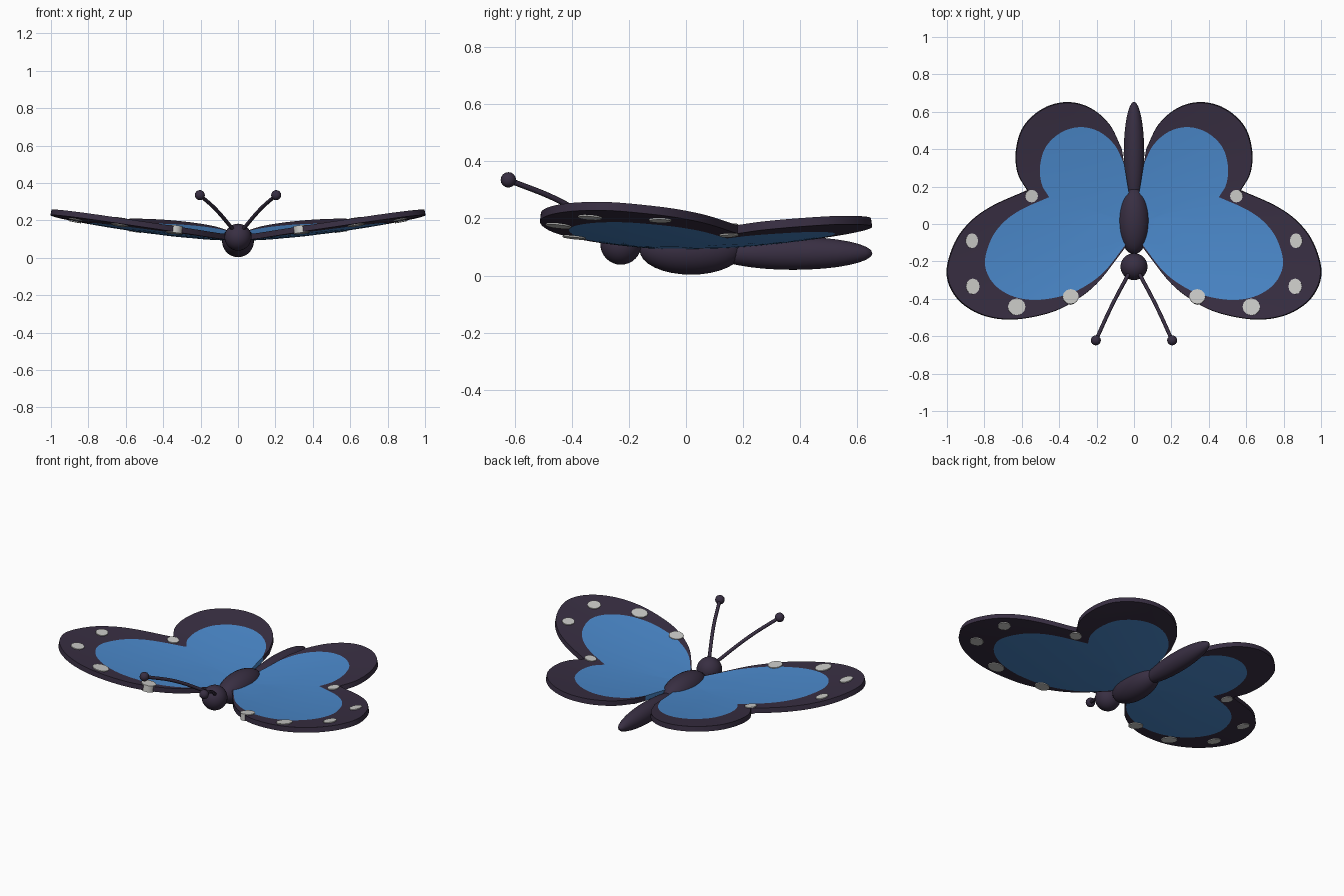
import bpy
import math
from mathutils import Vector

if "Cube" in bpy.data.objects:
    bpy.data.objects.remove(bpy.data.objects["Cube"], do_unlink=True)


def make_material(name, color):
    mat = bpy.data.materials.new(name)
    mat.use_nodes = True
    rgba = (*color, 1)
    mat.diffuse_color = rgba
    mat.node_tree.nodes["Principled BSDF"].inputs["Base Color"].default_value = rgba
    return mat


DARK = make_material("dark plum", (0.04, 0.028, 0.055))
BLUE = make_material("sky blue", (0.07, 0.25, 0.6))
WHITE = make_material("off white", (0.6, 0.6, 0.58))


def shade(obj):
    bpy.ops.object.select_all(action="DESELECT")
    obj.select_set(True)
    bpy.context.view_layer.objects.active = obj
    bpy.ops.object.shade_smooth_by_angle(angle=math.radians(40))


def bowl(x, y):
    """Point on the shallow dish that the wings follow."""
    return Vector((x, y, 0.105 + 0.13 * math.hypot(x, y) ** 1.6))


def sheet(name, verts, faces, thickness, mats, face_mats=None):
    """Thick curved plate from a surface."""
    mesh = bpy.data.meshes.new(name)
    mesh.from_pydata(verts, [], faces)
    for mat in mats:
        mesh.materials.append(mat)
    if face_mats:
        mesh.polygons.foreach_set("material_index", face_mats)
    obj = bpy.data.objects.new(name, mesh)
    bpy.context.collection.objects.link(obj)
    mod = obj.modifiers.new("Thickness", "SOLIDIFY")
    mod.thickness = thickness
    mod.offset = 0
    bpy.context.view_layer.objects.active = obj
    bpy.ops.object.modifier_apply(modifier=mod.name)
    shade(obj)
    return obj


def ball(name, center, radii, segments=32):
    bpy.ops.mesh.primitive_uv_sphere_add(segments=segments, ring_count=segments // 2,
                                         radius=1, location=center)
    obj = bpy.context.object
    obj.name = name
    obj.scale = radii
    bpy.ops.object.transform_apply(location=False, rotation=False, scale=True)
    obj.data.materials.append(DARK)
    shade(obj)
    return obj


def smooth_path(points, steps=6):
    """Catmull-Rom curve through the points."""
    pts = [Vector(p) for p in points]
    pts = [2 * pts[0] - pts[1]] + pts + [2 * pts[-1] - pts[-2]]
    path = []
    for a, b, c, d in zip(pts, pts[1:], pts[2:], pts[3:]):
        for i in range(steps):
            t = i / steps
            path.append(0.5 * (2 * b + (c - a) * t + (2 * a - 5 * b + 4 * c - d) * t * t
                               + (3 * b - a - 3 * c + d) * t ** 3))
    return path + [pts[-2]]


# Wing outline: front lobe and rear lobe meet at a notch
FRONT_LOBE = [(.05, -.13), (.2, -.32), (.35, -.43), (.49, -.485), (.67, -.51), (.83, -.478),
              (.95, -.39), (1, -.26), (.957, -.1), (.87, .016), (.75, .1), (.57, .18)]
REAR_LOBE = [(.57, .18), (.62, .27), (.63, .39), (.59, .52), (.487, .615), (.36, .65),
             (.235, .62), (.13, .53), (.065, .4)]
OUTLINE = smooth_path(FRONT_LOBE)[:-1] + smooth_path(REAR_LOBE)
RINGS = [.2, .4, .6, .8, .9, 1]  # blue ends at the fourth ring


def build_wing(name, side):
    n = len(OUTLINE)
    verts = [bowl(0, 0)]
    for s in RINGS:
        verts += [bowl(side * p.x * s, p.y * s) for p in OUTLINE]
    faces, colors = [], []
    for r in range(len(RINGS)):
        for i in range(n - 1):
            a = 1 + r * n + i
            if r == 0:
                face = (0, a, a + 1)
            else:
                face = (a - n, a, a + 1, a + 1 - n)
            faces.append(face if side > 0 else face[::-1])
            colors.append(1 if RINGS[r] <= .8 else 0)
    sheet(name, verts, faces, 0.03, [DARK, BLUE], colors)


def build_spot(name, x, y, rx, ry, side):
    ring = [bowl(side * (x + rx * math.cos(k * math.tau / 12)),
                 y + ry * math.sin(k * math.tau / 12)) for k in range(12)]
    faces = [tuple(range(12))[::side]]
    sheet(name, ring, faces, 0.04, [WHITE])


# Spots: centre and half sizes
SPOTS = [(.55, .15, .034, .034), (.87, -.09, .033, .04), (.865, -.335, .036, .042),
         (.63, -.445, .047, .045), (.34, -.39, .043, .04)]

for label, side in (("left", 1), ("right", -1)):
    build_wing(label + "_wing", side)
    for number, spot in enumerate(SPOTS, 1):
        build_spot(f"{label}_wing_spot_{number}", *spot, side)

    # Antenna stalk and tip
    curve = bpy.data.curves.new(label + "_antenna", "CURVE")
    curve.dimensions = "3D"
    curve.bevel_depth = 0.01
    curve.bevel_resolution = 2
    spline = curve.splines.new("BEZIER")
    path = [(.025, -.26, .15), (.12, -.44, .26), (.204, -.622, .335)]
    spline.bezier_points.add(len(path) - 1)
    for point, (x, y, z) in zip(spline.bezier_points, path):
        point.co = (side * x, y, z)
        point.handle_left_type = point.handle_right_type = "AUTO"
    curve.materials.append(DARK)
    bpy.context.collection.objects.link(bpy.data.objects.new(label + "_antenna", curve))
    ball(label + "_antenna_tip", (side * .204, -.622, .335), (.027,) * 3, 16)

# Body
ball("head", (0, -.228, .11), (.072,) * 3)
ball("thorax", (0, .018, .088), (.085, .18, .085))
ball("abdomen", (0, .375, .078), (.055, .278, .058))
